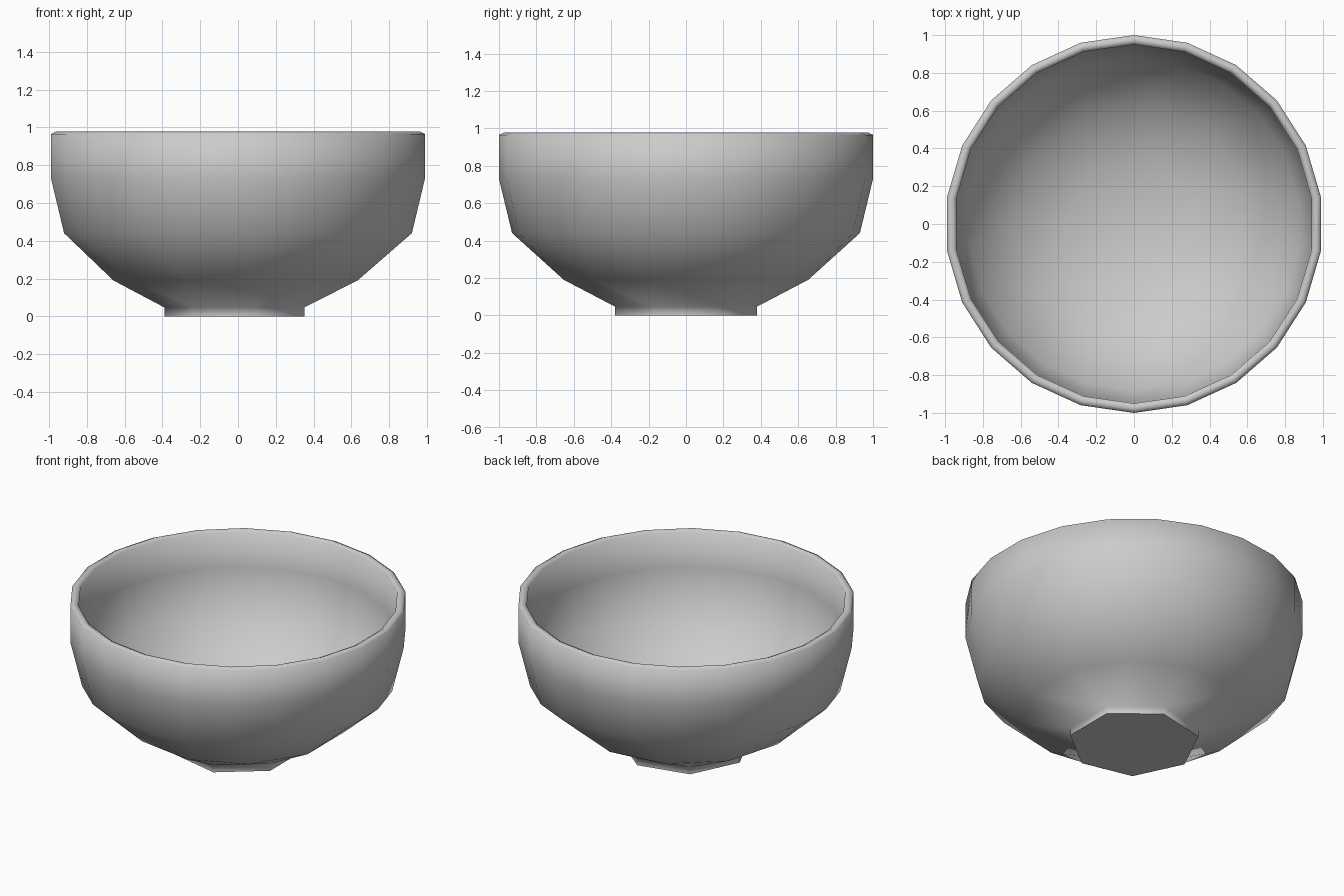
import bpy, bmesh, math

if "Cube" in bpy.data.objects:
    bpy.data.objects.remove(bpy.data.objects["Cube"])

# Profile rings: (sides, radius, z); outer foot up to the rim, then down inside
RINGS = [
    (7, 0.39, 0.0), (7, 0.39, 0.047), (11, 0.66, 0.19), (22, 0.93, 0.44),
    (22, 1.0, 0.73), (22, 1.0, 0.965), (22, 0.975, 0.977), (22, 0.95, 0.965),
    (22, 0.948, 0.735), (22, 0.88, 0.465), (11, 0.63, 0.235), (7, 0.36, 0.10),
]

bm = bmesh.new()


def angle(n, i):
    # odd rings have a corner on -x, even rings an edge there
    start = math.pi + (math.pi / n if n % 2 == 0 else 0)
    return start + 2 * math.pi * i / n


def make_ring(n, r, z):
    return [bm.verts.new((r * math.cos(angle(n, i)), r * math.sin(angle(n, i)), z))
            for i in range(n)]


def bridge(a, b):
    n, m = len(a), len(b)
    if n == m:
        for i in range(n):
            bm.faces.new((a[i], a[(i + 1) % n], b[(i + 1) % n], b[i]))
        return
    # zip rings with different side counts
    i = j = 0
    while i < n or j < m:
        if j == m or (i < n and angle(n, i + 0.5) <= angle(m, j + 0.5)):
            bm.faces.new((a[i % n], a[(i + 1) % n], b[j % m]))
            i += 1
        else:
            bm.faces.new((a[i % n], b[(j + 1) % m], b[j % m]))
            j += 1


# Bowl walls
loops = [make_ring(*ring) for ring in RINGS]
for lower, upper in zip(loops, loops[1:]):
    bridge(lower, upper)
# Foot underside and inner floor
bm.faces.new(loops[0])
bm.faces.new(loops[-1])
bmesh.ops.recalc_face_normals(bm, faces=bm.faces[:])

mesh = bpy.data.meshes.new("bowl")
bm.to_mesh(mesh)
bm.free()
bowl = bpy.data.objects.new("bowl", mesh)
bpy.context.collection.objects.link(bowl)
bpy.context.view_layer.objects.active = bowl
bowl.select_set(True)
bpy.ops.object.shade_smooth_by_angle(angle=math.radians(70))
